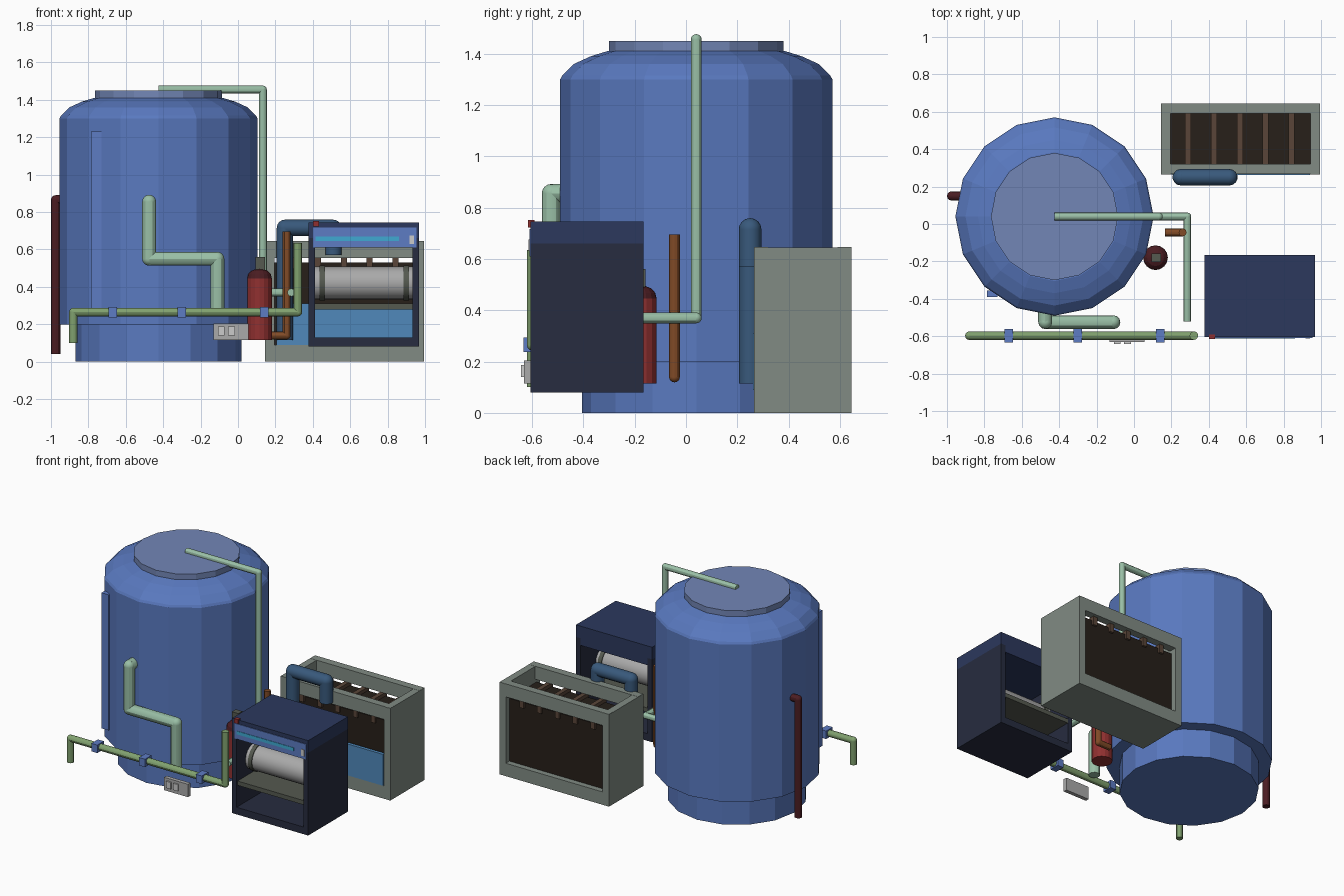
import bpy, bmesh
from math import pi, cos, sin
from mathutils import Vector

if "Cube" in bpy.data.objects:
    bpy.data.objects.remove(bpy.data.objects["Cube"])

COL = dict(
    tank=(.10, .19, .52), lid=(.17, .24, .47), strip=(.11, .20, .55), mint=(.32, .52, .38),
    olive=(.22, .36, .16), maroon=(.07, .012, .016), red=(.28, .03, .03), brown=(.22, .07, .02),
    duct=(.04, .10, .20), navy=(.025, .04, .11), dark_navy=(.02, .025, .05), cyan=(.05, .40, .65),
    concrete=(.22, .26, .23), soil=(.02, .014, .01), wood=(.10, .06, .04), water=(.08, .25, .50),
    grey=(.40, .40, .40), light=(.62, .62, .60), shelf=(.09, .10, .08))
MATS = {}


def finish(bm, name, col):
    bmesh.ops.recalc_face_normals(bm, faces=bm.faces)
    me = bpy.data.meshes.new(name)
    bm.to_mesh(me)
    bm.free()
    ob = bpy.data.objects.new(name, me)
    bpy.context.collection.objects.link(ob)
    if col not in MATS:
        MATS[col] = bpy.data.materials.new(col)
        MATS[col].diffuse_color = (*COL[col], 1)
    me.materials.append(MATS[col])
    return ob


def box(name, col, x0, x1, y0, y1, z0, z1):
    bm = bmesh.new()
    bmesh.ops.create_cube(bm, size=1)
    for v in bm.verts:
        v.co = Vector((x0 + (v.co.x + .5) * (x1 - x0), y0 + (v.co.y + .5) * (y1 - y0),
                       z0 + (v.co.z + .5) * (z1 - z0)))
    return finish(bm, name, col)


def lathe(name, col, cx, cy, profile, n=16):
    """Capped stack of rings from (radius, z) pairs."""
    bm = bmesh.new()
    rings = [[bm.verts.new((cx + r * cos(2 * pi * i / n), cy + r * sin(2 * pi * i / n), z))
              for i in range(n)] for r, z in profile]
    for a, b in zip(rings, rings[1:]):
        for i in range(n):
            j = (i + 1) % n
            bm.faces.new((a[i], a[j], b[j], b[i]))
    bm.faces.new(rings[0][::-1])
    bm.faces.new(rings[-1])
    return finish(bm, name, col)


def pipe(name, col, r, *pts, n=12):
    """Straight tubes with ball joints at the bends."""
    bm = bmesh.new()
    pts = [Vector(p) for p in pts]
    for a, b in zip(pts, pts[1:]):
        d = b - a
        m = d.to_track_quat('Z', 'Y').to_matrix().to_4x4()
        m.translation = (a + b) / 2
        bmesh.ops.create_cone(bm, cap_ends=True, segments=n, radius1=r, radius2=r,
                              depth=d.length, matrix=m)
    for p in pts[1:-1]:
        s = bmesh.ops.create_uvsphere(bm, u_segments=n, v_segments=8, radius=r)
        bmesh.ops.translate(bm, verts=s['verts'], vec=p)
    ob = finish(bm, name, col)
    bpy.context.view_layer.objects.active = ob
    ob.select_set(True)
    bpy.ops.object.shade_smooth_by_angle()
    ob.select_set(False)
    return ob


# Tank
TX, TY = -.425, .04
lathe("tank_base", 'tank', TX, TY, [(.445, 0), (.445, .2)])
lathe("tank_body", 'tank', TX, TY, [(.53, .2), (.53, 1.3)])
lathe("tank_shoulder", 'tank', TX, TY, [(.53, 1.3), (.522, 1.315), (.476, 1.36), (.41, 1.39), (.345, 1.41)])
lathe("tank_lid", 'lid', TX, TY, [(.34, 1.4), (.34, 1.45)])
box("level_strip", 'strip', -.785, -.73, -.39, -.355, .28, 1.23)

# Pipework
pipe("overflow_pipe", 'maroon', .025, (-.975, .15, .04), (-.975, .15, .865), (-.91, .15, .865))
pipe("front_outlet_pipe", 'mint', .037, (-.475, -.45, .855), (-.475, -.525, .855), (-.475, -.525, .55),
     (-.11, -.525, .55), (-.11, -.525, .25))
pipe("lid_feed_pipe", 'mint', .021, (TX, TY, 1.455), (.133, TY, 1.455), (.133, TY, .37),
     (.285, TY, .37), (.285, -.52, .37))
pipe("header_pipe", 'olive', .023, (-.88, -.597, .10), (-.88, -.597, .265), (.32, -.597, .265),
     (.32, -.597, .635))
for x in (-.67, -.30, .14):
    box("pipe_clamp", 'strip', x - .023, x + .023, -.634, -.562, .237, .293)
pipe("drain_pipe", 'brown', .021, (.165, -.045, .14), (.26, -.045, .14), (.26, -.045, .695))
pipe("trough_duct", 'duct', .044, (.25, .25, .115), (.25, .25, .715), (.51, .25, .715), (.51, .25, .57), n=14)

# Red cylinder with dome and valve
CX, CY = .115, -.18
lathe("gas_cylinder", 'red', CX, CY, [(.066, .115), (.066, .445)])
lathe("gas_cylinder_dome", 'maroon', CX, CY, [(.066, .445), (.06, .468), (.045, .485), (.02, .495)])
box("gas_valve", 'shelf', CX - .022, CX + .03, CY - .022, CY + .022, .49, .56)

# Socket box
box("socket_box", 'grey', -.13, .055, -.632, -.605, .115, .205)
for x in (-.09, -.035):
    box("socket", 'light', x - .018, x + .018, -.642, -.63, .14, .187)

# Machine cabinet, open front and back
X0, X1, Y0, Y1 = .378, .968, -.605, -.165
for x in (X0, X1 - .035):
    box("cabinet_side", 'dark_navy', x, x + .035, Y0, Y1, .08, .66)
box("cabinet_floor", 'dark_navy', X0 + .035, X1 - .035, Y0, Y1, .08, .13)
box("cabinet_top", 'navy', X0, X1, Y0, Y1, .66, .745)
box("cabinet_header", 'navy', X0 + .035, X1 - .035, Y0 + .005, Y1, .61, .66)
box("cabinet_shelf", 'shelf', X0 + .035, X1 - .035, Y0 + .01, Y1, .28, .31)
box("control_panel", 'strip', .40, .955, -.609, -.60, .61, .717)
box("display_bar", 'cyan', .415, .86, -.612, -.605, .645, .668)
box("panel_switch", 'light', .918, .942, -.613, -.605, .63, .675)
box("warning_lamp", 'red', .40, .432, -.615, -.59, .722, .752)
pipe("drum", 'grey', .088, (.413, -.42, .42), (.933, -.42, .42), n=16)
for x in (.45, .90):
    pipe("drum_band", 'shelf', .094, (x - .014, -.42, .42), (x + .014, -.42, .42), n=16)

# Concrete trough with filter block and slats
box("trough_base", 'concrete', .145, .995, .265, .645, 0, .09)
for x in (.145, .945):
    box("trough_end", 'concrete', x, x + .05, .265, .645, .09, .645)
for y in (.266, .59):
    box("trough_beam", 'concrete', .146, .994, y, y + .054, .555, .646)
box("filter_block", 'soil', .19, .95, .305, .605, .09, .53)
for i in range(5):
    x = .29 + .138 * i
    box("wood_slat", 'wood', x - .016, x + .016, .29, .62, .495, .555)
box("water_panel", 'water', .205, .94, .262, .285, .09, .31)

for m in bpy.data.materials:
    if m.users and not m.is_grease_pencil:
        m.use_nodes = True
        m.node_tree.nodes["Principled BSDF"].inputs["Base Color"].default_value = m.diffuse_color
